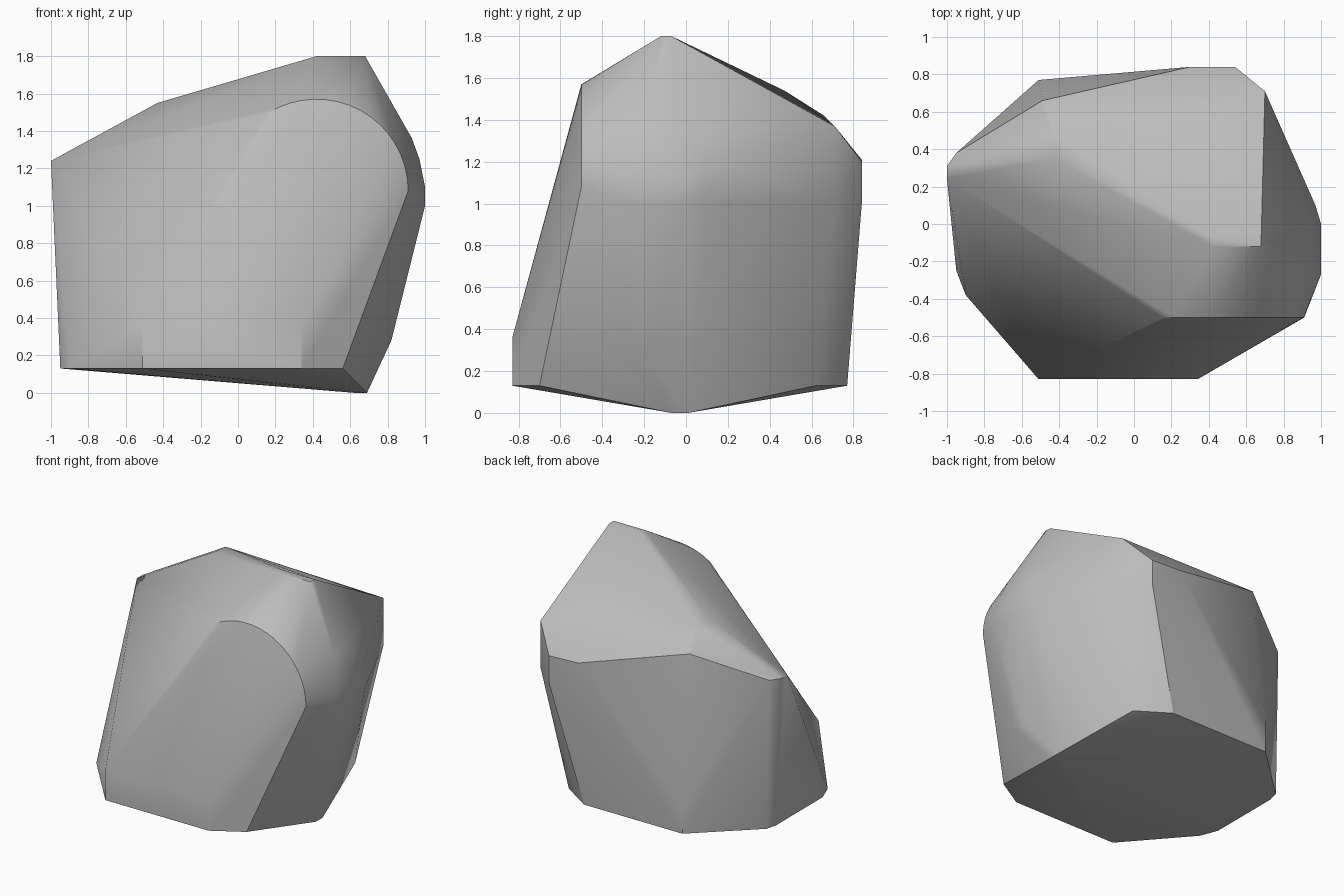
import bpy
import bmesh
import math
from mathutils import Vector

default_cube = bpy.data.objects.get("Cube")
if default_cube:
    bpy.data.objects.remove(default_cube, do_unlink=True)


def make_material(name, colour):
    material = bpy.data.materials.new(name)
    material.use_nodes = True
    material.diffuse_color = colour
    shader = material.node_tree.nodes["Principled BSDF"]
    shader.inputs["Base Color"].default_value = colour
    shader.inputs["Roughness"].default_value = 0.8
    return material


def ring(height, corners):
    """Level outline of corners at one height."""
    return [Vector((x, y, height)) for x, y in corners]


def upright(x, y, *heights):
    """Corners stacked above one another."""
    return [Vector((x, y, z)) for z in heights]


def front_arc(centre, radius, start, end, steps):
    """Arc facing the front, angles in degrees."""
    points = []
    for i in range(steps + 1):
        angle = math.radians(start + (end - start) * i / steps)
        offset = Vector((math.cos(angle), 0, math.sin(angle)))
        points.append(Vector(centre) + offset * radius)
    return points


def hull_object(name, points, material):
    """Wrap the corners in a closed convex skin."""
    bm = bmesh.new()
    for point in points:
        bm.verts.new(point)
    result = bmesh.ops.convex_hull(bm, input=bm.verts)
    unused = set(result["geom_interior"] + result["geom_unused"])
    loose = [item for item in unused if isinstance(item, bmesh.types.BMVert)]
    bmesh.ops.delete(bm, geom=loose, context="VERTS")
    bmesh.ops.dissolve_limit(bm, angle_limit=math.radians(1),
                             verts=bm.verts, edges=bm.edges)
    bmesh.ops.recalc_face_normals(bm, faces=bm.faces)
    mesh = bpy.data.meshes.new(name)
    bm.to_mesh(mesh)
    bm.free()
    mesh.materials.append(material)
    obj = bpy.data.objects.new(name, mesh)
    bpy.context.collection.objects.link(obj)
    return obj


stone_grey = make_material("stone grey", (0.5, 0.5, 0.5, 1))

# Underside: low keel and the rim around it
keel = ring(0, [(0.69, -0.07), (0.69, 0.01), (0.62, -0.03)])
rim = ring(0.13, [(-0.95, -0.25), (-0.9, -0.38), (-0.51, -0.83), (0.34, -0.83),
                  (0.56, -0.7), (0.53, 0.62), (0.3, 0.77), (-0.51, 0.77),
                  (-0.93, 0.38), (-0.95, 0.3)])

# Lower front step and the low corners behind and beside it
step = ring(0.36, [(-0.51, -0.83), (0.34, -0.83), (-0.51, 0.77)])
side_foot = ring(0.28, [(0.82, -0.27), (0.82, -0.18)])

# Rounded front shoulder
shoulder = front_arc((0.42, -0.5, 1.08), 0.49, 0, 123, 16)

# Bulging side, rounded over at the top
bulge = upright(1, -0.27, 1.0, 1.1) + upright(1, 0, 1.0, 1.1)
bulge += upright(0.97, 0.1, 1.0, 1.2) + upright(0.97, -0.24, 1.25)
bulge += upright(0.93, -0.2, 1.36) + upright(0.93, 0, 1.36)

# Back corners
back = upright(0.7, 0.71, 1.02, 1.3, 1.37)
back += upright(0.54, 0.84, 1.0, 1.2) + upright(0.3, 0.84, 1.21)
back += upright(-0.49, 0.66, 1.42)

# Pointed side corner
point = ring(1.24, [(-1, 0.24), (-1, 0.31), (-0.95, 0.38)])

# Roof ridge and flat peak
ridge = upright(-0.43, 0.35, 1.55) + upright(-0.43, 0.47, 1.54)
peak = ring(1.8, [(0.42, -0.12), (0.68, -0.12), (0.68, -0.07), (0.42, -0.07)])

rock = hull_object("rock", keel + rim + step + side_foot + shoulder + bulge
                   + back + point + ridge + peak, stone_grey)

# Soft shading with crisp ridges
bpy.ops.object.select_all(action="DESELECT")
rock.select_set(True)
bpy.context.view_layer.objects.active = rock
bpy.ops.object.shade_smooth_by_angle(angle=math.radians(30))
